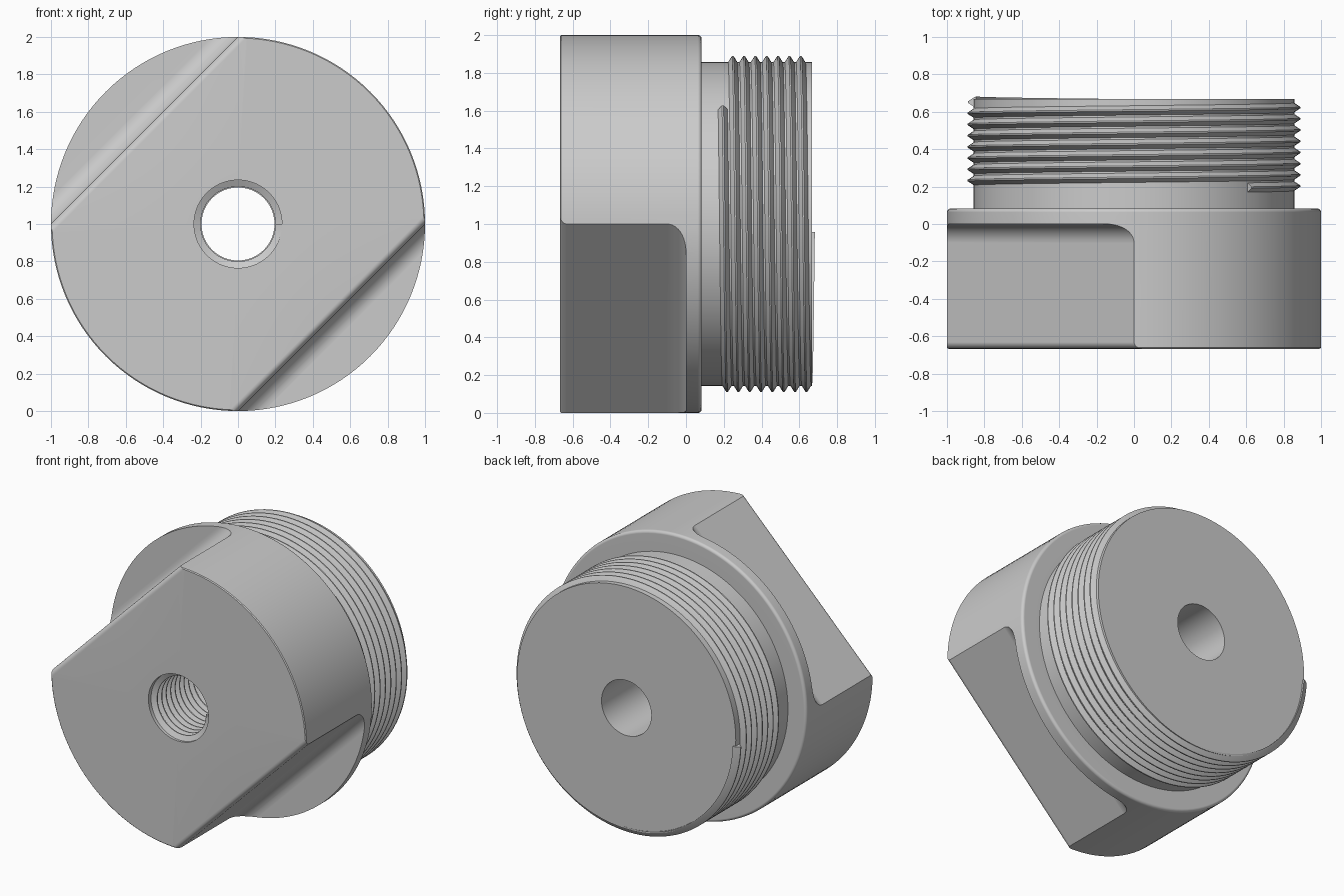
import bpy, bmesh
from math import pi, cos, sin, radians
from mathutils import Matrix, Vector

cube = bpy.data.objects.get("Cube")
if cube:
    bpy.data.objects.remove(cube)

SIDES = 128
FRONT, BACK = -0.667, 0.667

steel = bpy.data.materials.new("plain grey")
steel.use_nodes = True
GREY = (0.6, 0.6, 0.6, 1)
steel.diffuse_color = GREY
steel.node_tree.nodes["Principled BSDF"].inputs["Base Color"].default_value = GREY


def polar(r, angle, y):
    """Point around the plug axis, which runs along y at z = 1."""
    return Vector((r * cos(angle), y, 1 + r * sin(angle)))


def make_object(name, rings, closed):
    """Skin a list of equal-length rings of points."""
    bm = bmesh.new()
    rows = [[bm.verts.new(p) for p in ring] for ring in rings]
    n = len(rows[0])
    for i in range(len(rows) if closed else len(rows) - 1):
        a, b = rows[i], rows[(i + 1) % len(rows)]
        for j in range(n):
            k = (j + 1) % n
            bm.faces.new((a[j], a[k], b[k], b[j]))
    if not closed:
        bm.faces.new(rows[0])
        bm.faces.new(rows[-1])
    bmesh.ops.recalc_face_normals(bm, faces=bm.faces)
    mesh = bpy.data.meshes.new(name)
    bm.to_mesh(mesh)
    bm.free()
    mesh.materials.append(steel)
    obj = bpy.data.objects.new(name, mesh)
    bpy.context.collection.objects.link(obj)
    return obj


def arc(cx, cy, r, start, end, steps=8):
    return [(cx + r * cos(radians(start + (end - start) * i / steps)),
             cy + r * sin(radians(start + (end - start) * i / steps)))
            for i in range(steps + 1)]


def smooth(obj, angle):
    bpy.ops.object.select_all(action='DESELECT')
    obj.select_set(True)
    bpy.context.view_layer.objects.active = obj
    bpy.ops.object.shade_smooth_by_angle(angle=radians(angle))


def helix(name, section, start_angle, start_y, pitch, turns):
    """Sweep a (radius, y) section along a clockwise screw path."""
    steps = int(turns * SIDES)
    rings = []
    for i in range(steps + 1):
        t = i / SIDES
        rings.append([polar(r, start_angle - 2 * pi * t, start_y + y + pitch * t)
                      for r, y in section])
    obj = make_object(name, rings, False)
    smooth(obj, 25)
    return obj


# Turned body: wide head, neck and stepped bore in one revolved profile
profile = [(0.235, FRONT), (0.994, FRONT), (1, FRONT + 0.006)]
profile += arc(0.98, 0.063, 0.02, 0, 90, 5)
profile += [(0.857, 0.083), (0.857, BACK), (0.195, BACK), (0.195, 0), (0.235, 0)]
body = make_object("plug_body", [[polar(r, 2 * pi * i / SIDES, y) for r, y in profile]
                                 for i in range(SIDES)], True)

# Two opposite wrench flats: rounded front edge, filleted shoulder
FLAT = 0.707
section = [(FLAT - 0.035, FRONT - 0.2)]
section += arc(FLAT - 0.035, FRONT + 0.035, 0.035, -90, 0, 6)
section += arc(FLAT + 0.1, -0.1, 0.1, 180, 90, 10)
section += [(1.3, 0), (1.3, FRONT - 0.2)]
for side, angle in (("upper", 135), ("lower", -45)):
    out = Vector((cos(radians(angle)), 0, sin(radians(angle))))
    along = Vector((-out.z, 0, out.x))
    cutter = make_object(side + "_flat_cutter",
                         [[out * d + along * s + Vector((0, y, 1)) for d, y in section]
                          for s in (-1.3, 1.3)], False)
    cutter.hide_render = True
    cut = body.modifiers.new(side + "_flat", 'BOOLEAN')
    cut.operation, cut.solver, cut.object = 'DIFFERENCE', 'EXACT', cutter
    bpy.context.view_layer.objects.active = body
    bpy.ops.object.modifier_apply(modifier=cut.name)
    bpy.data.objects.remove(cutter)
smooth(body, 25)
weighted = body.modifiers.new("flat_face_shading", 'WEIGHTED_NORMAL')
weighted.keep_sharp = True

# Outer screw thread on the neck
helix("outer_thread", [(0.845, -0.03), (0.857, -0.025), (0.889, -0.004), (0.889, 0.004),
                       (0.857, 0.025), (0.845, 0.03)],
      radians(45), 0.195, 0.06, 7.62)

# Inner screw thread in the front of the bore
helix("inner_thread", [(0.24, -0.024), (0.2, -0.004), (0.2, 0.004), (0.24, 0.024)],
      0, FRONT + 0.026, 0.05, 12.5)
